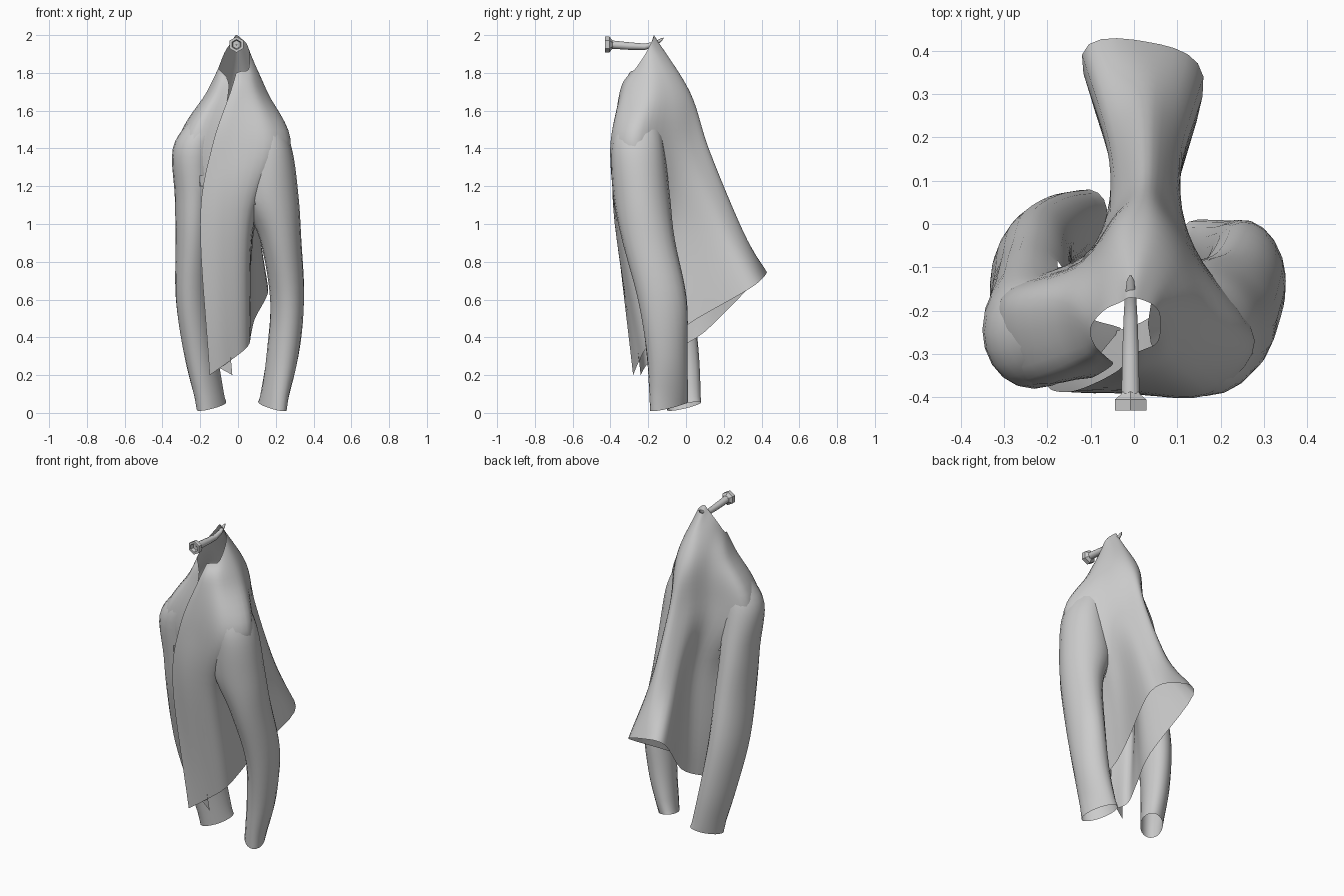
import bpy, bmesh
from math import sin, cos, pi, radians, hypot
from mathutils import Vector

if "Cube" in bpy.data.objects:
    bpy.data.objects.remove(bpy.data.objects["Cube"])


def catmull(pts, steps):
    """Smooth open curve that passes through every point."""
    p = [Vector(v) for v in pts]
    p = [2 * p[0] - p[1]] + p + [2 * p[-1] - p[-2]]
    out = []
    for i in range(1, len(p) - 2):
        a, b, c, d = p[i - 1:i + 3]
        for k in range(steps):
            t = k / steps
            out.append(0.5 * (2 * b + (c - a) * t + (2 * a - 5 * b + 4 * c - d) * t * t
                              + (3 * b - a - 3 * c + d) * t ** 3))
    return out + [p[-2]]


def loft(name, rows, closed, angle=60, drop=None):
    """Skin rows of points; faces whose centre satisfies drop() are left open."""
    n = len(rows[0])
    bm = bmesh.new()
    grid = [[bm.verts.new(v) for v in r] for r in rows]
    for a, b in zip(grid, grid[1:]):
        for j in range(n if closed else n - 1):
            k = (j + 1) % n
            f = bm.faces.new((a[j], a[k], b[k], b[j]))
            if drop and drop(f.calc_center_median()):
                bm.faces.remove(f)
    bmesh.ops.delete(bm, geom=[v for v in bm.verts if not v.link_faces], context='VERTS')
    me = bpy.data.meshes.new(name)
    bm.to_mesh(me)
    bm.free()
    ob = bpy.data.objects.new(name, me)
    bpy.context.collection.objects.link(ob)
    bpy.ops.object.select_all(action='DESELECT')
    ob.select_set(True)
    bpy.context.view_layer.objects.active = ob
    bpy.ops.object.shade_smooth_by_angle(angle=radians(angle))


# Sleeve paths: ellipses (x, y, z, half width, half depth, turn in degrees)
right = [(.13, -.25, 1.56, .085, .11, 0), (.165, -.255, 1.4, .12, .14, 0),
         (.17, -.235, 1.15, .15, .15, 0), (.225, -.2, .92, .11, .14, 0),
         (.26, -.125, .6, .09, .13, 5), (.235, -.1, .3, .082, .11, 18),
         (.182, -.09, .035, .06, .11, 30)]
left = [(-.16, -.25, 1.56, .09, .1, 0), (-.23, -.25, 1.4, .115, .13, 0),
        (-.235, -.21, 1.15, .1, .145, 0), (-.235, -.17, .92, .095, .15, -5),
        (-.235, -.1, .6, .09, .14, -15), (-.195, -.045, .3, .08, .12, -25),
        (-.14, -.01, .035, .065, .1, -35)]


def inside_sleeve(p, path):
    for a, b in zip(path, path[1:]):
        if b[2] <= p.z <= a[2]:
            t = (a[2] - p.z) / (a[2] - b[2])
            x, y, _, rx, ry, _ = [u + (v - u) * t for u, v in zip(a, b)]
            return hypot((p.x - x) / rx, (p.y - y) / ry) < .85
    return False


# Jacket body: open sections from the right front edge round the back to the left front edge
collar = [(-.01, -.3, 1.8), (.02, -.29, 1.81), (.055, -.27, 1.82), (.06, -.215, 1.9),
          (.048, -.19, 1.95), (.02, -.175, 1.98), (-.01, -.17, 2.0), (-.03, -.18, 1.97),
          (-.07, -.2, 1.91), (-.1, -.24, 1.83), (-.09, -.28, 1.81), (-.06, -.31, 1.78)]
chest = [(-.04, -.34), (.01, -.35), (.1, -.32), (.155, -.2), (.12, -.09), (.07, -.01),
         (.02, .02), (-.04, 0), (-.1, -.09), (-.165, -.18), (-.13, -.31), (-.05, -.325)]
arms = [(-.14, -.385), (-.03, -.385), (.17, -.395), (.28, -.27), (.16, -.09), (.09, .04),
        (.03, .12), (-.04, .05), (-.12, -.08), (-.31, -.17), (-.27, -.36), (-.1, -.355)]
waist = [(-.2, -.37), (-.08, -.375), (.06, -.33), (.09, -.15), (.085, -.02), (.11, .18),
         (.03, .285), (-.06, .2), (-.035, 0), (-.12, -.12), (-.2, -.25), (-.1, -.33)]
hem = [(-.15, -.28, .2), (-.05, -.25, .27), (.05, -.2, .35), (.07, -.06, .42),
       (.09, .06, .5), (.16, .34, .66), (.03, .42, .73), (-.12, .39, .72),
       (-.04, .1, .43), (-.09, -.08, .33), (-.12, -.2, .26), (-.03, -.24, .2)]
lift = lambda pts, z: [(x, y, z) for x, y in pts]
levels = [collar, lift(chest, 1.7), lift(arms, 1.4), lift(waist, 1.0), hem]
columns = [catmull(c, 7) for c in zip(*levels)]
body_rows = [catmull(r, 5) for r in zip(*columns)]
# armholes are left open where the sleeves join
loft("jacket_body", body_rows, False, drop=lambda p: p.z > .9 and (
    inside_sleeve(p, right) or inside_sleeve(p, left)))


def sleeve(name, path, side):
    ctr = catmull([p[:3] for p in path], 5)
    rad = catmull([p[3:] for p in path], 5)
    rows = []
    for c, r in zip(ctr, rad):
        ca, sa = cos(radians(r.z)), sin(radians(r.z))
        row = []
        for k in range(20):
            u, v = r.x * cos(2 * pi * k / 20), r.y * sin(2 * pi * k / 20)
            row.append((c.x + u * ca - v * sa, c.y + u * sa + v * ca, c.z))
        rows.append(row)
    # slanted cuff
    c = ctr[-1]
    rows[-1] = [(x, y, z + .17 * (y - c.y) - .18 * side * (x - c.x)) for x, y, z in rows[-1]]
    # the side facing the body stays open above the armpit
    def armhole(p):
        i = min(range(len(ctr)), key=lambda q: abs(ctr[q].z - p.z))
        return p.z > 1.1 and side * (p.x - ctr[i].x) < -.45 * rad[i].x
    loft(name, rows, True, drop=armhole)


sleeve("right_sleeve", right, 1)
sleeve("left_sleeve", left, -1)

# Coat peg: hexagonal head with a recess, bent shaft, pointed tip (y, z, radius)
head = [(-.41, .002), (-.41, .022), (-.43, .027), (-.43, .042), (-.405, .042), (-.393, .026), (-.385, .02)]
shaft = [(-.395, 1.95, .022), (-.3, 1.942, .02), (-.22, 1.938, .017), (-.17, 1.95, .014),
         (-.13, 1.975, .009), (-.118, 1.985, .002)]
ring = lambda y, z, r, n: [(-.008 + r * sin(k * 2 * pi / n), y, z + r * cos(k * 2 * pi / n))
                           for k in range(n)]
loft("coat_peg_head", [ring(y, 1.95, r, 6) for y, r in head], True, 35)
loft("coat_peg_shaft", [ring(*s, 10) for s in shaft], True, 50)
